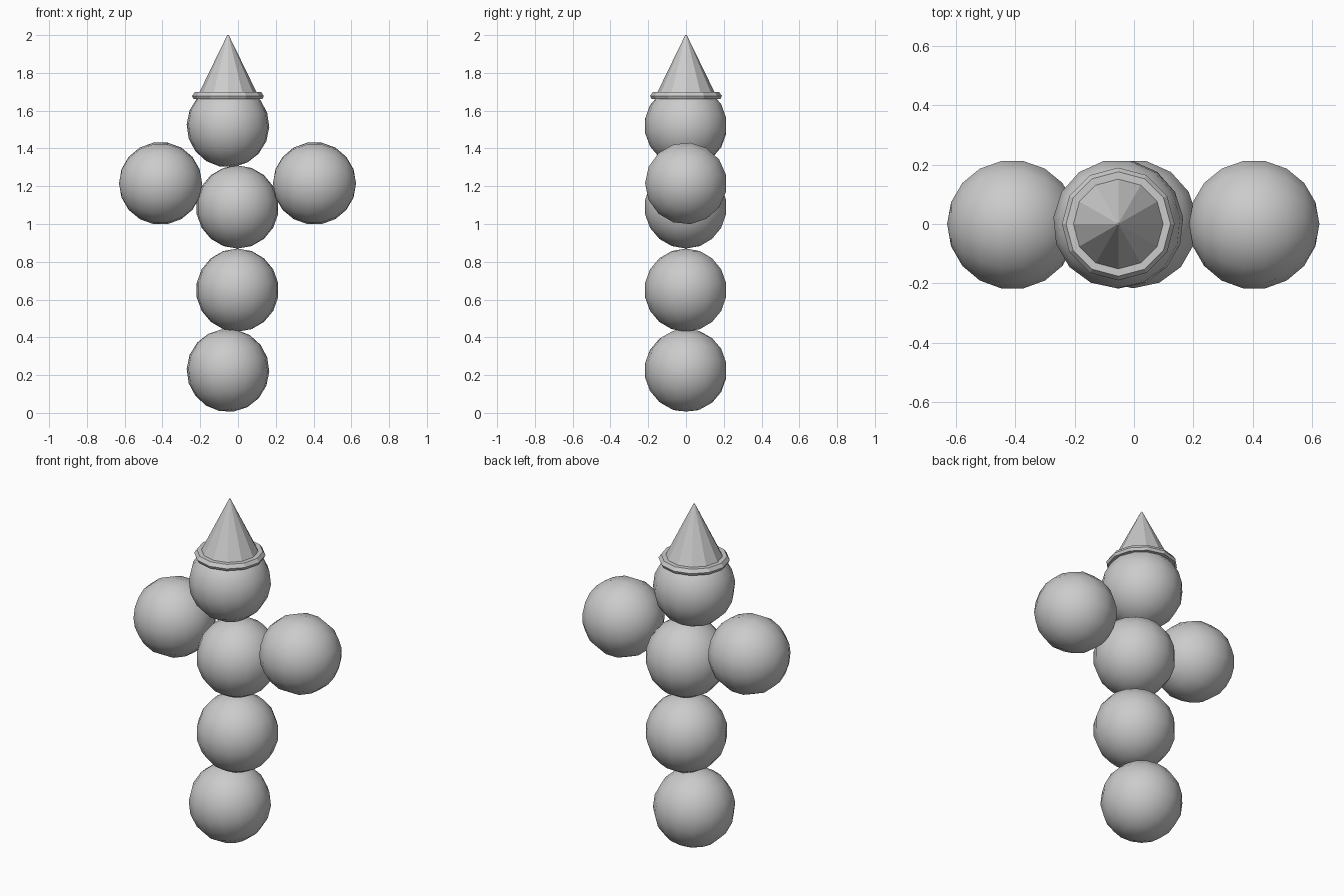
import bpy, bmesh, math

# Remove the default cube
if "Cube" in bpy.data.objects:
    bpy.data.objects.remove(bpy.data.objects["Cube"])

GREY = (0.6, 0.6, 0.6, 1)
grey = bpy.data.materials.new("light grey")
grey.use_nodes = True
grey.diffuse_color = GREY
grey.node_tree.nodes["Principled BSDF"].inputs["Base Color"].default_value = GREY


def ball(name, x, z, tilt=0):
    """Smooth low-poly ball, its pole tilted about the y axis."""
    bpy.ops.mesh.primitive_uv_sphere_add(
        segments=15, ring_count=9, radius=0.22, location=(x, 0, z),
        rotation=(0, math.radians(tilt), math.pi))
    ob = bpy.context.object
    ob.name = name
    ob.data.materials.append(grey)
    bpy.ops.object.shade_smooth()
    return ob


def lathe(name, profile, sides, location):
    """Flat-shaded solid turned from a (radius, height) profile."""
    bm = bmesh.new()
    rings = []
    for r, z in profile:
        rings.append([bm.verts.new((r * math.cos(a), r * math.sin(a), z))
                      for a in (math.tau * i / sides for i in range(sides))])
    for low, high in zip(rings, rings[1:]):
        for i in range(sides):
            j = (i + 1) % sides
            bm.faces.new((low[i], low[j], high[j], high[i]))
    bm.faces.new(rings[0][::-1])
    bm.faces.new(rings[-1])
    mesh = bpy.data.meshes.new(name)
    bm.to_mesh(mesh)
    bm.free()
    ob = bpy.data.objects.new(name, mesh)
    ob.location = location
    mesh.materials.append(grey)
    bpy.context.collection.objects.link(ob)
    return ob


# Stack of body balls
ball("base_ball", -0.053, 0.225, 8)
ball("lower_body_ball", -0.003, 0.65)
ball("upper_body_ball", -0.003, 1.09)
ball("head_ball", -0.053, 1.52, 8)

# Side balls
ball("right_arm_ball", -0.41, 1.215, -90)
ball("left_arm_ball", 0.405, 1.215, 90)

# Pointed hat with a rolled brim
lathe("hat_cone", [(0.16, 0), (0.004, 0.32)], 12, (-0.053, 0, 1.68))
lathe("hat_brim", [(0.165, 0), (0.183, 0), (0.19, 0.015), (0.176, 0.035),
                   (0.15, 0.035)], 12, (-0.053, 0, 1.663))
